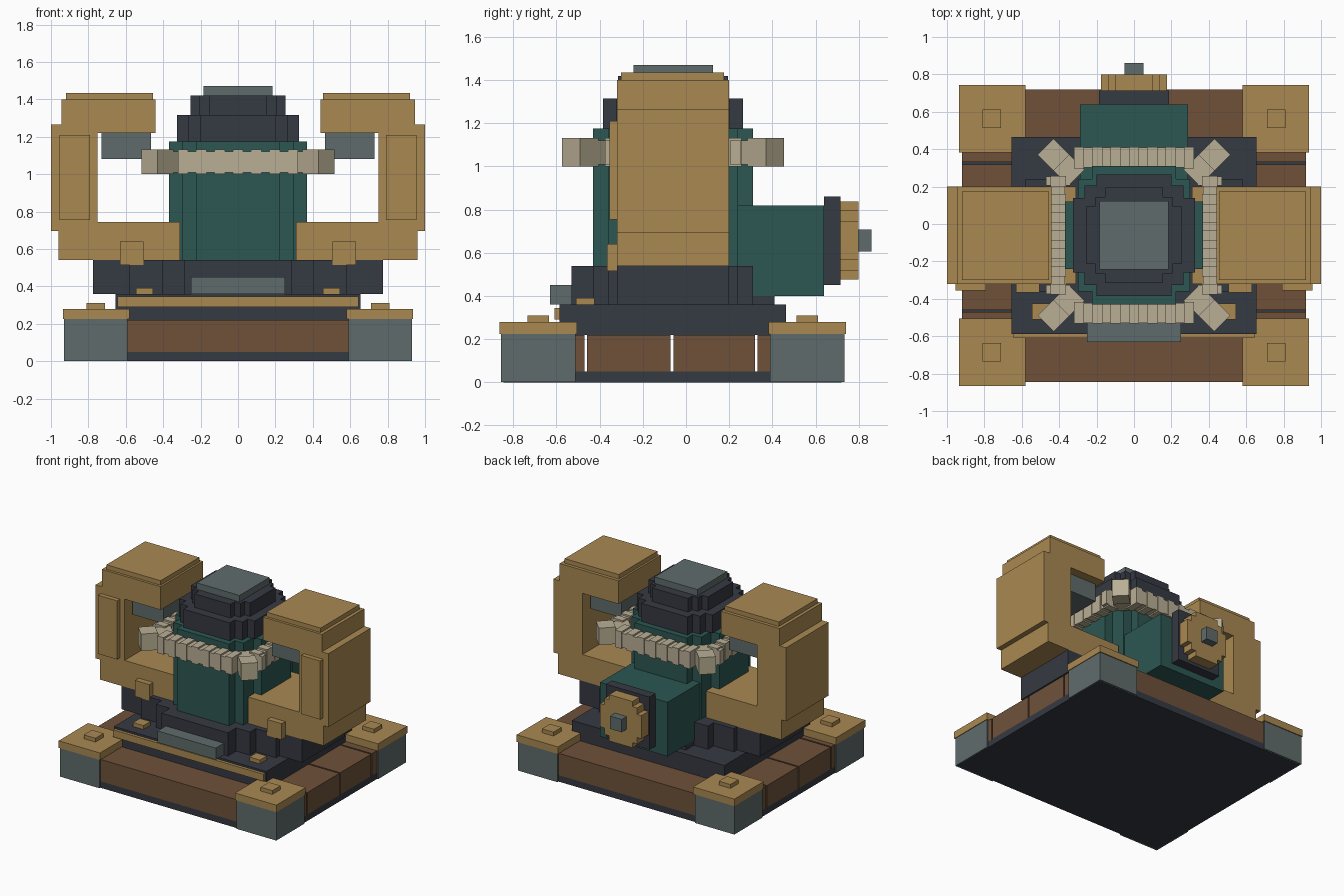
import bpy, bmesh
from mathutils import Matrix, Vector
from math import radians

cube = bpy.data.objects.get("Cube")
if cube:
    bpy.data.objects.remove(cube, do_unlink=True)


def material(name, rgb):
    m = bpy.data.materials.new(name)
    m.use_nodes = True
    m.diffuse_color = (*rgb, 1)
    m.node_tree.nodes["Principled BSDF"].inputs["Base Color"].default_value = (*rgb, 1)
    return m


GOLD = material("brass", (0.40, 0.25, 0.085))
TEAL = material("dark teal", (0.025, 0.095, 0.085))
DARK = material("charcoal", (0.036, 0.041, 0.054))
GREY = material("slate grey", (0.115, 0.148, 0.148))
BROWN = material("brown wood", (0.156, 0.083, 0.042))
BEIGE = material("beige", (0.49, 0.43, 0.30))

CY = -0.06  # centre line of the body


def finish(bm, name, mat):
    bmesh.ops.recalc_face_normals(bm, faces=bm.faces)
    me = bpy.data.meshes.new(name)
    bm.to_mesh(me)
    bm.free()
    me.materials.append(mat)
    ob = bpy.data.objects.new(name, me)
    bpy.context.collection.objects.link(ob)
    return ob


def add_box(bm, x, y, z, turn=0):
    """Box from (low, high) ranges, turned about its own vertical axis."""
    mid = Vector([(a + b) / 2 for a, b in (x, y, z)])
    size = [b - a for a, b in (x, y, z)]
    mat = Matrix.Translation(mid) @ Matrix.Rotation(radians(turn), 4, 'Z') @ Matrix.Diagonal((*size, 1))
    bmesh.ops.create_cube(bm, size=1, matrix=mat)


def box(name, mat, x, y, z):
    bm = bmesh.new()
    add_box(bm, x, y, z)
    return finish(bm, name, mat)


def pair(name, mat, x, y, z):
    box("left_" + name, mat, x, y, z)
    box("right_" + name, mat, (-x[1], -x[0]), y, z)


def prism(name, mat, points, push):
    """Extrude a flat outline along a vector."""
    bm = bmesh.new()
    face = bm.faces.new([bm.verts.new(p) for p in points])
    new = bmesh.ops.extrude_face_region(bm, geom=[face])["geom"]
    bmesh.ops.translate(bm, vec=push, verts=[v for v in new if isinstance(v, bmesh.types.BMVert)])
    return finish(bm, name, mat)


def stepped(steps):
    """Outline of a stepped disc from (half width, half depth) pairs."""
    q = []
    for i, (a, b) in enumerate(steps):
        q.append((a, b))
        if i + 1 < len(steps):
            q.append((a, steps[i + 1][1]))
    r = q[::-1]
    return (q + [(a, -b) for a, b in r] + [(-a, -b) for a, b in q] + [(-a, b) for a, b in r])


def disc(name, mat, steps, z0, z1):
    prism(name, mat, [(a, CY + b, z0) for a, b in stepped(steps)], (0, 0, z1 - z0))


# Base slab and planks
box("base_slab", DARK, (-0.92, 0.92), (-0.845, 0.72), (0, 0.05))
edges = (-0.845, -0.465, -0.065, 0.325, 0.72)
for i in range(4):
    y0 = edges[i] + (0.006 if i else 0)
    y1 = edges[i + 1] - (0.006 if i < 3 else 0)
    box(f"plank_{i + 1}", BROWN, (-0.92, 0.92), (y0, y1), (0.05, 0.22))

# Corner feet with caps and studs
for side, y in (("front", -0.685), ("back", 0.562)):
    pair(side + "_foot", GREY, (0.59, 0.93), (y - 0.173, y + 0.173), (0.001, 0.225))
    pair(side + "_foot_cap", GOLD, (0.58, 0.935), (y - 0.18, y + 0.18), (0.225, 0.28))
    pair(side + "_foot_stud", GOLD, (0.71, 0.81), (y - 0.05, y + 0.05), (0.28, 0.31))

# Mounting plate and its trim
box("mounting_plate", DARK, (-0.655, 0.655), (-0.587, 0.464), (0.22, 0.36))
box("front_trim", GOLD, (-0.645, 0.645), (-0.61, -0.587), (0.29, 0.345))
pair("plate_stud", GOLD, (0.455, 0.545), (-0.51, -0.425), (0.36, 0.39))
box("front_step", GREY, (-0.25, 0.25), (-0.63, -0.53), (0.36, 0.45))

# Stepped column
disc("column_base", DARK, [(0.285, 0.47), (0.405, 0.37), (0.58, 0.30), (0.775, 0.26)], 0.36, 0.54)
disc("column_body", TEAL, [(0.225, 0.37), (0.30, 0.30), (0.37, 0.18)], 0.54, 1.175)
disc("lower_cap", DARK, [(0.2, 0.325), (0.265, 0.265), (0.325, 0.2)], 1.175, 1.315)
disc("upper_cap", DARK, [(0.155, 0.255), (0.205, 0.205), (0.255, 0.155)], 1.315, 1.42)
box("top_plate", GREY, (-0.184, 0.184), (CY - 0.184, CY + 0.184), (1.42, 1.47))

# Clamp arms
profile = [(0.31, 0.54), (0.96, 0.54), (0.96, 0.695), (1, 0.695), (1, 1.265), (0.945, 1.265),
           (0.945, 1.4), (0.44, 1.4), (0.44, 1.22), (0.75, 1.22), (0.75, 0.745), (0.31, 0.745)]
for name, s in (("left_arm", 1), ("right_arm", -1)):
    prism(name, GOLD, [(s * x, -0.32, z) for x, z in profile], (0, 0.52, 0))
pair("arm_cap", GOLD, (0.455, 0.92), (-0.3, 0.175), (1.4, 1.435))
pair("arm_panel", GOLD, (0.79, 0.955), (-0.355, -0.32), (0.755, 1.21))
pair("arm_latch", GOLD, (0.505, 0.63), (-0.365, -0.315), (0.515, 0.64))
pair("clamp_pad", GREY, (0.465, 0.73), (-0.25, 0.13), (1.08, 1.22))

# Rear housing with wheel
WZ = 0.657
box("rear_housing", TEAL, (-0.29, 0.29), (0.2, 0.64), (0.4, 0.82))
box("rear_plate", DARK, (-0.187, 0.187), (0.64, 0.715), (WZ - 0.205, WZ + 0.205))
wheel = stepped([(0.1, 0.18), (0.14, 0.14), (0.177, 0.09)])
prism("rear_wheel", GOLD, [(a, 0.715, WZ + b) for a, b in wheel], (0, 0.085, 0))
box("wheel_hub", GREY, (-0.05, 0.05), (0.8, 0.86), (WZ - 0.05, WZ + 0.05))

# Chain around the column
chain = bmesh.new()
LOW, HIGH = (1.01, 1.12), (1.0, 1.132)
for y in (CY - 0.415, CY + 0.415):
    add_box(chain, (-0.32, 0.32), (y - 0.053, y + 0.053), LOW)
    for i in range(-3, 4):
        add_box(chain, (i * 0.098 - 0.028, i * 0.098 + 0.028), (y - 0.058, y + 0.058), HIGH)
for x in (-0.405, 0.405):
    add_box(chain, (x - 0.036, x + 0.036), (CY - 0.31, CY + 0.31), LOW)
    for i in range(-3, 4):
        y = CY + i * 0.096
        add_box(chain, (x - 0.041, x + 0.041), (y - 0.028, y + 0.028), HIGH)
    for s in (-1, 1):
        y = CY + s * 0.29
        add_box(chain, (x - 0.065, x + 0.065), (y - 0.025, y + 0.025), LOW)
for sx in (-1, 1):
    for sy in (-1, 1):
        for d, h, z in ((0.35, 0.06, LOW), (0.43, 0.06, HIGH)):
            x, y = sx * d, CY + sy * d
            add_box(chain, (x - h, x + h), (y - h, y + h), z, 45)
finish(chain, "chain", BEIGE)
